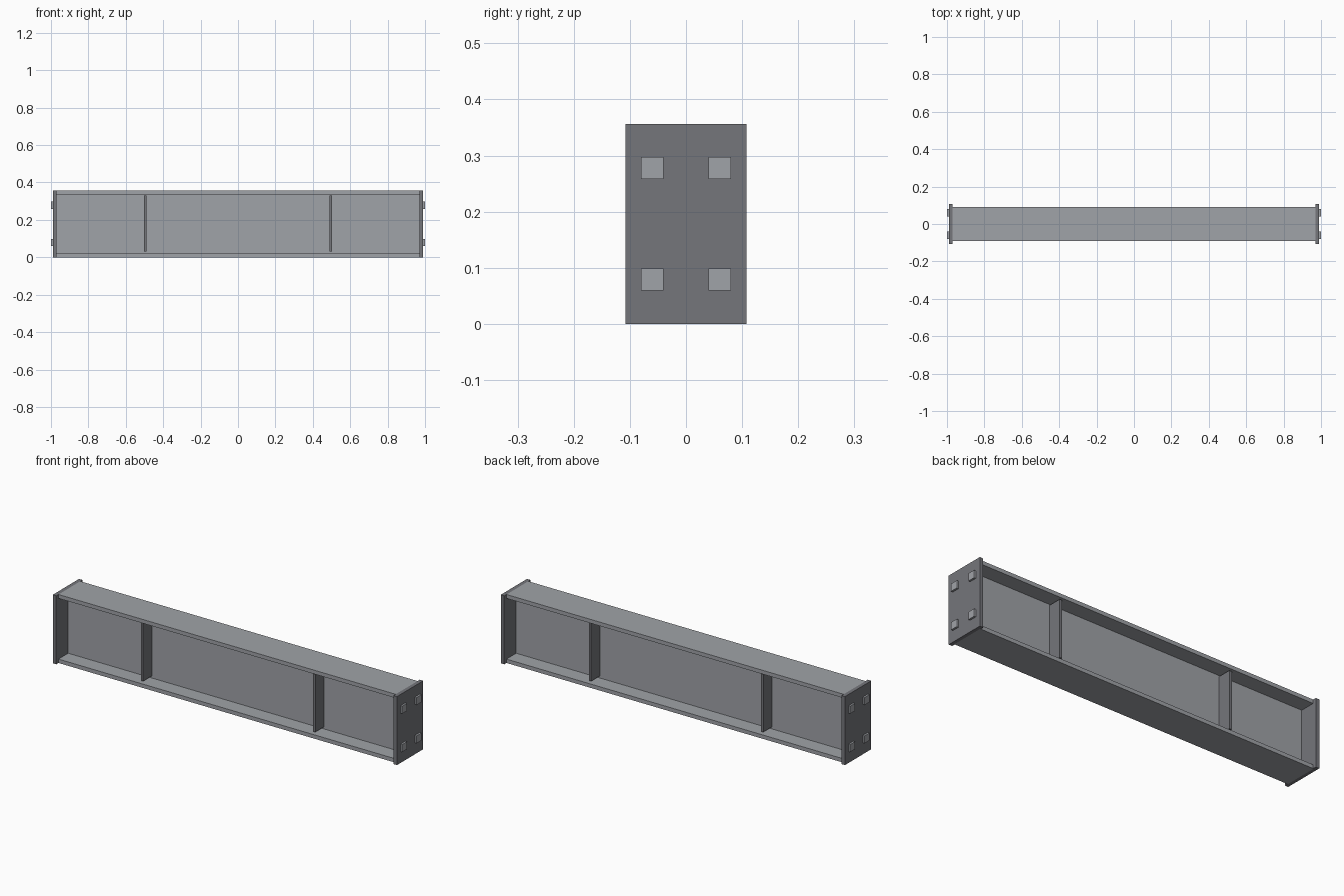
import bpy

default = bpy.data.objects.get("Cube")
if default:
    bpy.data.objects.remove(default, do_unlink=True)


def material(name, rgb):
    mat = bpy.data.materials.new(name)
    mat.use_nodes = True
    colour = (*rgb, 1.0)
    mat.diffuse_color = colour
    mat.node_tree.nodes["Principled BSDF"].inputs["Base Color"].default_value = colour
    return mat


light_steel = material("light steel", (0.352, 0.366, 0.392))
dark_steel = material("dark steel", (0.178, 0.181, 0.198))

HEIGHT = 0.356
MID = HEIGHT / 2
FLANGE = 0.02


def box(name, centre, size, mat):
    bpy.ops.mesh.primitive_cube_add(size=1, location=centre)
    ob = bpy.context.object
    ob.name = name
    ob.scale = size
    bpy.ops.object.transform_apply(location=False, rotation=False, scale=True)
    ob.data.materials.append(mat)
    return ob


# I-beam: web between two flanges
box("web", (0, 0, MID), (1.945, 0.02, HEIGHT - 2 * FLANGE), light_steel)
box("bottom_flange", (0, 0, FLANGE / 2), (1.945, 0.18, FLANGE), light_steel)
box("top_flange", (0, 0, HEIGHT - FLANGE / 2), (1.945, 0.18, FLANGE), light_steel)

for side, sx in (("left", 1), ("right", -1)):
    # End plate and the stiffener crossing the web
    box(side + "_end_plate", (sx * 0.98, 0, MID), (0.02, 0.216, HEIGHT), dark_steel)
    box(side + "_stiffener", (sx * 0.495, 0, 0.181), (0.014, 0.164, 0.3), dark_steel)
    # Square bolt heads on the outer face of the plate
    for row, z in (("lower", 0.079), ("upper", 0.278)):
        for column, sy in (("front", -1), ("back", 1)):
            box(f"{side}_{row}_{column}_bolt", (sx * 0.99, sy * 0.06, z),
                (0.02, 0.04, 0.039), light_steel)
